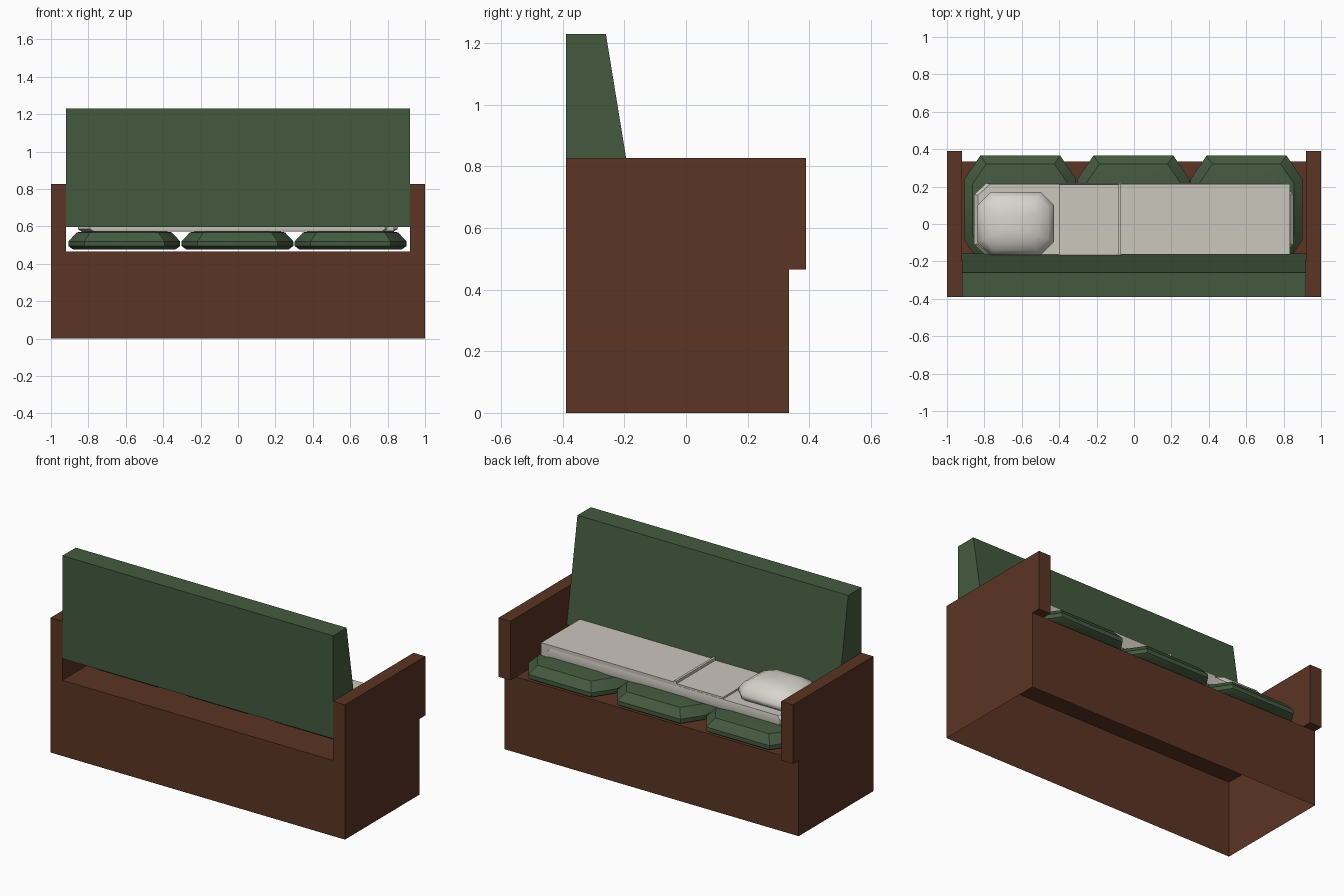
import bpy, bmesh, math

if "Cube" in bpy.data.objects:
    bpy.data.objects.remove(bpy.data.objects["Cube"])


def material(name, rgb):
    m = bpy.data.materials.new(name)
    m.diffuse_color = (*rgb, 1)
    m.use_nodes = True
    m.node_tree.nodes["Principled BSDF"].inputs["Base Color"].default_value = m.diffuse_color
    return m


WOOD = material("brown wood", (0.105, 0.035, 0.017))
GREEN = material("green fabric", (0.058, 0.102, 0.049))
LINEN = material("off white linen", (0.60, 0.57, 0.51))
PILLOW = material("pale pillow", (0.68, 0.66, 0.60))


def finish(bm, name, mat, angle=None):
    bmesh.ops.recalc_face_normals(bm, faces=bm.faces)
    me = bpy.data.meshes.new(name)
    bm.to_mesh(me)
    bm.free()
    ob = bpy.data.objects.new(name, me)
    bpy.context.collection.objects.link(ob)
    me.materials.append(mat)
    if angle:
        bpy.ops.object.select_all(action='DESELECT')
        ob.select_set(True)
        bpy.context.view_layer.objects.active = ob
        bpy.ops.object.shade_smooth_by_angle(angle=math.radians(angle))
    return ob


def prism(name, mat, profile, x0, x1, skip_bottom=False):
    """Side profile (y, z) extruded along x."""
    bm = bmesh.new()
    a = [bm.verts.new((x0, y, z)) for y, z in profile]
    b = [bm.verts.new((x1, y, z)) for y, z in profile]
    bm.faces.new(a)
    bm.faces.new(b)
    n = len(a)
    for i in range(n):
        j = (i + 1) % n
        bm.faces.new((a[i], a[j], b[j], b[i]))
    bmesh.ops.recalc_face_normals(bm, faces=bm.faces)
    if skip_bottom:
        low = [f for f in bm.faces if f.normal.z < -0.9]
        bmesh.ops.delete(bm, geom=low, context='FACES_ONLY')
    return finish(bm, name, mat)


def rect(y0, y1, z0, z1):
    return [(y0, z0), (y1, z0), (y1, z1), (y0, z1)]


def padded(name, mat, x0, x1, y0, y1, cut, rings, angle):
    """Octagonal pad lofted through rings of (scale, z)."""
    bm = bmesh.new()
    cx, cy = (x0 + x1) / 2, (y0 + y1) / 2
    hx, hy = (x1 - x0) / 2, (y1 - y0) / 2
    kx, ky = hx - cut[0], hy - cut[1]
    outline = [(hx, -ky), (hx, ky), (kx, hy), (-kx, hy),
               (-hx, ky), (-hx, -ky), (-kx, -hy), (kx, -hy)]
    loops = [[bm.verts.new((cx + x * s, cy + y * s, z)) for x, y in outline]
             for s, z in rings]
    for a, b in zip(loops, loops[1:]):
        for i in range(8):
            j = (i + 1) % 8
            bm.faces.new((a[i], a[j], b[j], b[i]))
    bm.faces.new(loops[0])
    bm.faces.new(loops[-1])
    return finish(bm, name, mat, angle)


# Hollow base, open underneath
prism("base", WOOD, rect(-0.39, 0.335, 0, 0.465), -1, 1, skip_bottom=True)

# Arms overhanging the base at the seat side
for side, x in (("left", -1), ("right", 0.92)):
    prism(side + "_arm", WOOD, rect(-0.39, 0.39, 0.465, 0.828), x, x + 0.08)

# Tapered backrest floating above the seat
prism("backrest", GREEN, [(-0.39, 0.598), (-0.157, 0.598), (-0.26, 1.23), (-0.39, 1.23)],
      -0.92, 0.92)

# Three seat cushions
for i in range(3):
    x = -0.608 + i * 0.605
    padded("seat_cushion_%d" % (i + 1), GREEN, x - 0.299, x + 0.299, -0.21, 0.365,
           (0.085, 0.125),
           [(0.92, 0.478), (1, 0.495), (1, 0.52), (0.85, 0.568), (0.6, 0.58)], 35)

# Mattress, sheet fold and blanket
padded("mattress", LINEN, -0.855, 0.852, -0.17, 0.218, (0.065, 0.06),
       [(0.975, 0.572), (1, 0.585), (1, 0.612), (0.975, 0.634)], 35)
prism("blanket", LINEN, rect(-0.162, 0.214, 0.575, 0.652), -0.08, 0.835)
prism("sheet_fold", LINEN, rect(-0.165, 0.212, 0.6, 0.645), -0.40, -0.08)
prism("fold_edge", LINEN, rect(-0.165, 0.215, 0.63, 0.662), -0.085, -0.07)

# Domed pillow
padded("pillow", PILLOW, -0.838, -0.427, -0.165, 0.17, (0.07, 0.07),
       [(0.85, 0.625), (1, 0.65), (1, 0.672), (0.85, 0.71), (0.6, 0.738), (0.3, 0.75)], 80)
